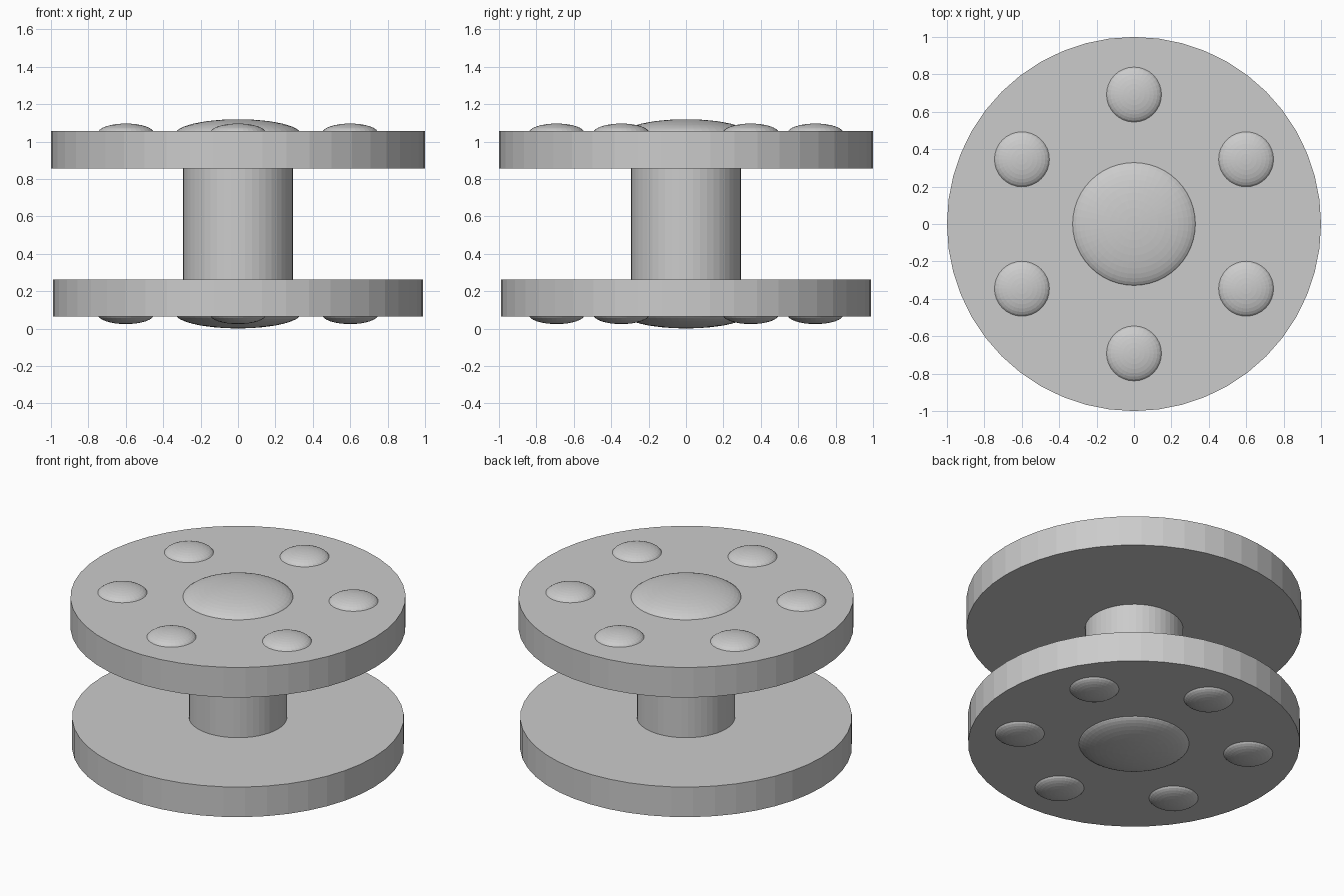
import bpy
from math import cos, sin, pi, sqrt

if "Cube" in bpy.data.objects:
    bpy.data.objects.remove(bpy.data.objects["Cube"])

MID = 0.56  # mirror height of the spool


def disc(name, radius, z0, z1, sides=48):
    bpy.ops.mesh.primitive_cylinder_add(vertices=sides, radius=radius, depth=z1 - z0,
                                        location=(0, 0, (z0 + z1) / 2))
    bpy.context.object.name = name


def dome(name, x, y, rim, height, base, up, segs):
    # flattened ball sunk into the plate so only its cap shows
    full = rim * 1.02
    c = height / (1 - sqrt(1 - (rim / full) ** 2))
    z = base - up * (c - height)
    bpy.ops.mesh.primitive_uv_sphere_add(segments=segs, ring_count=segs // 2,
                                         radius=1, location=(x, y, z))
    ob = bpy.context.object
    ob.name = name
    ob.scale = (full, full, c)
    bpy.ops.object.transform_apply(location=False, rotation=False, scale=True)


# plates and shaft
disc("top_plate", 1.0, 0.857, 1.055)
disc("bottom_plate", 0.99, 0.065, 0.263)
disc("shaft", 0.293, 0.2, 0.9)

# central caps and rings of six studs on both outer faces
for label, base, up in (("top", 1.055, 1), ("bottom", 0.065, -1)):
    dome(label + "_cap", 0, 0, 0.329, 0.064, base, up, 48)
    for i in range(6):
        a = pi / 2 + i * pi / 3
        dome(f"{label}_stud_{i + 1}", 0.692 * cos(a), 0.692 * sin(a), 0.147, 0.041, base, up, 32)
